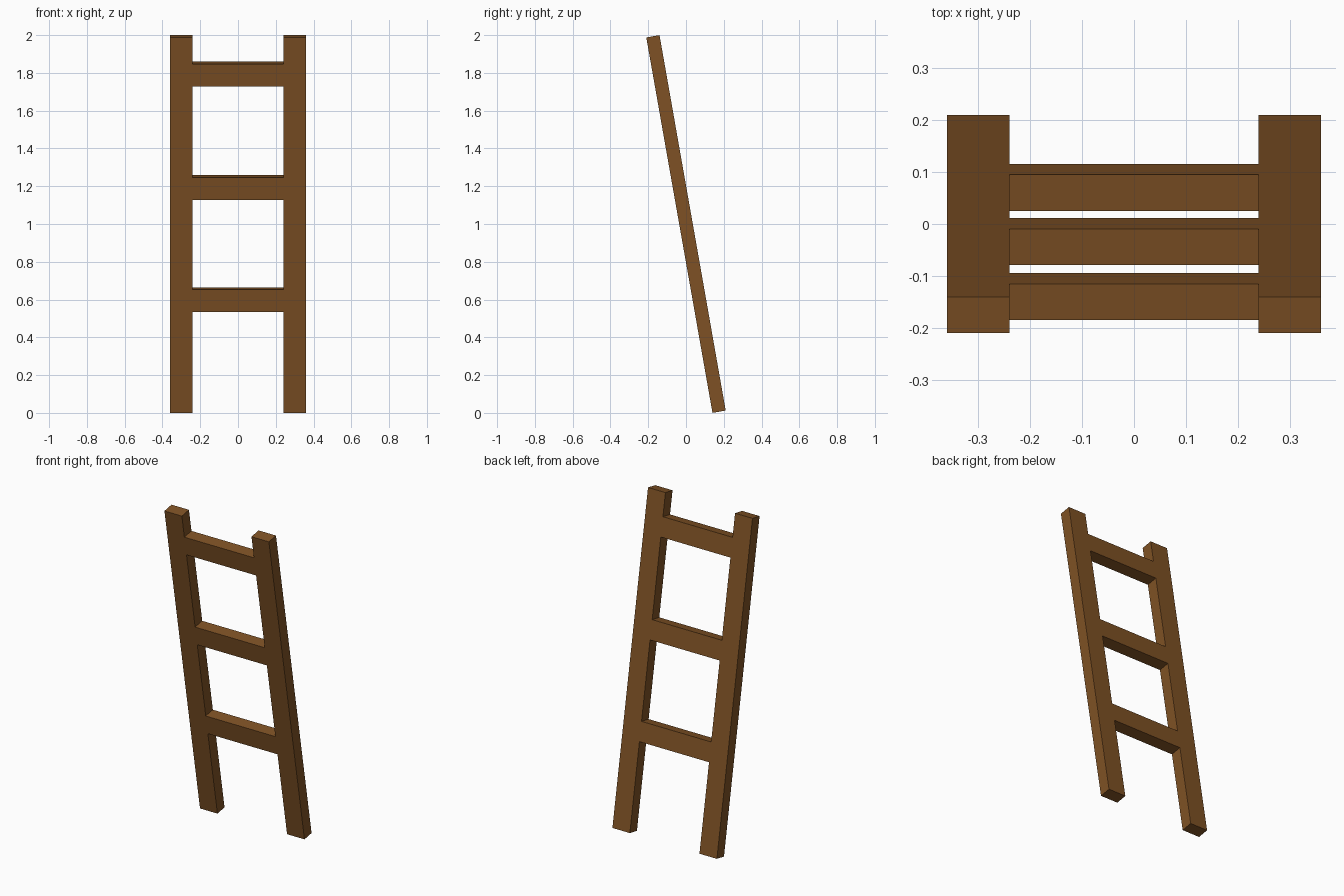
import bpy, math
from mathutils import Matrix

if "Cube" in bpy.data.objects:
    bpy.data.objects.remove(bpy.data.objects["Cube"])

LEAN = math.radians(10)
THICK = 0.071   # depth of all planks
WIDTH = 0.12    # face width of all planks
LENGTH = 2.018  # rail length along the slope
TILT = Matrix.Translation((0, 0, 1)) @ Matrix.Rotation(LEAN, 4, 'X')

wood = bpy.data.materials.new("brown wood")
wood.diffuse_color = (0.21, 0.083, 0.018, 1)
wood.use_nodes = True
wood.node_tree.nodes["Principled BSDF"].inputs["Base Color"].default_value = wood.diffuse_color


def plank(name, size, x, along):
    """Box placed in the leaning plane of the ladder."""
    bpy.ops.mesh.primitive_cube_add(size=1)
    ob = bpy.context.object
    ob.name = name
    ob.data.transform(TILT @ Matrix.Translation((x, 0, along)) @ Matrix.Diagonal((*size, 1)))
    ob.data.materials.append(wood)
    return ob


# Side rails
for side, label in ((-1, "left"), (1, "right")):
    plank(label + "_rail", (WIDTH, THICK, LENGTH), side * 0.30, 0)

# Rungs, flush with the rails
for i, along in enumerate((-0.407, 0.196, 0.806)):
    plank("rung_%d" % (i + 1), (0.48, THICK, WIDTH), 0, along)
